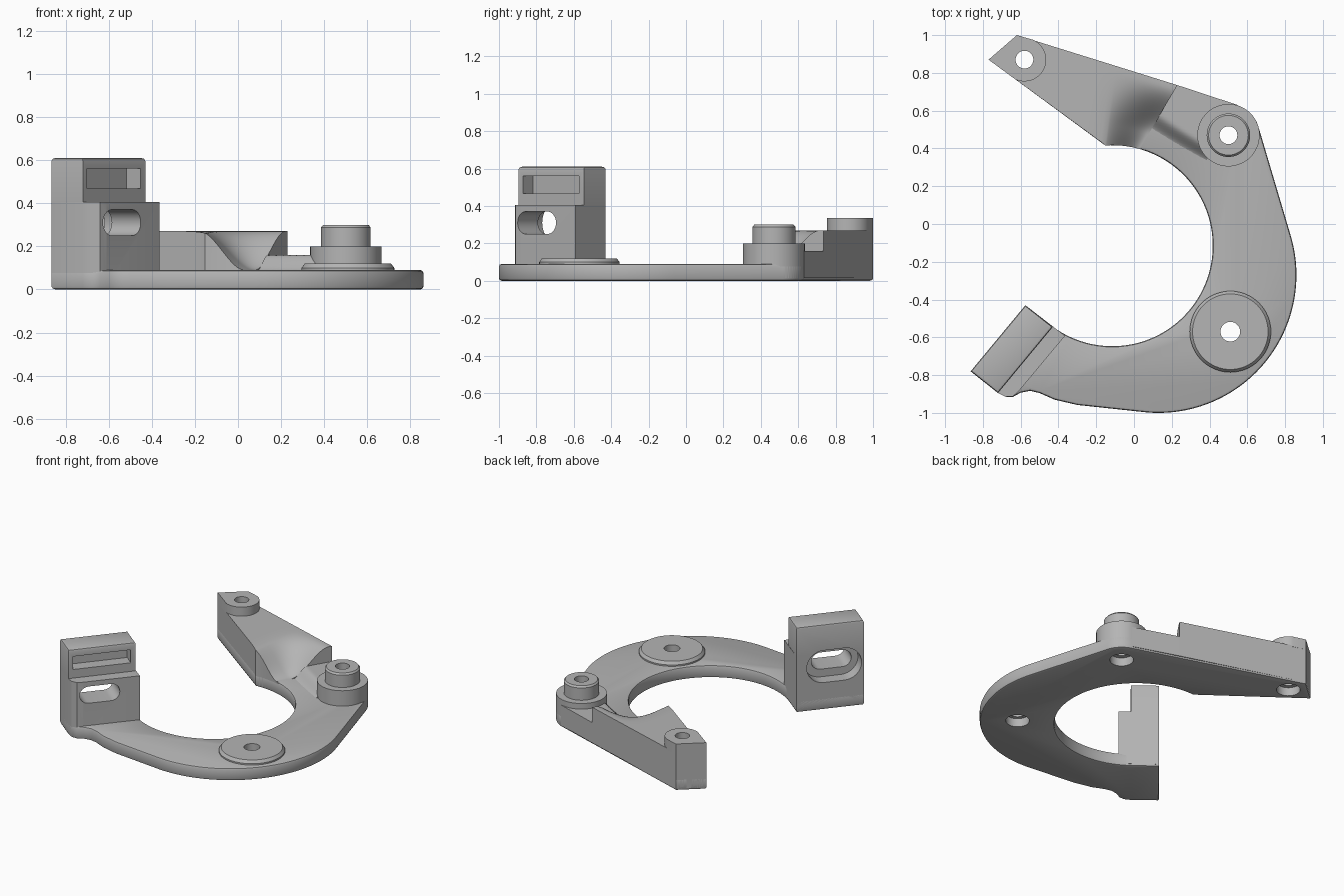
import bpy, bmesh, math
from mathutils import Matrix, Vector

if "Cube" in bpy.data.objects:
    bpy.data.objects.remove(bpy.data.objects["Cube"])

grey = bpy.data.materials.new("machined_grey")
grey.use_nodes = True
COLOR = (0.46, 0.46, 0.46, 1)
grey.diffuse_color = COLOR
grey.node_tree.nodes["Principled BSDF"].inputs["Base Color"].default_value = COLOR


def finish(name, bm):
    bmesh.ops.recalc_face_normals(bm, faces=bm.faces)
    mesh = bpy.data.meshes.new(name)
    bm.to_mesh(mesh)
    bm.free()
    mesh.materials.append(grey)
    obj = bpy.data.objects.new(name, mesh)
    bpy.context.collection.objects.link(obj)
    return obj


def arc(cx, cy, r, a0, a1, n):
    angles = [math.radians(a0 + (a1 - a0) * i / n) for i in range(n + 1)]
    return [(cx + r * math.cos(a), cy + r * math.sin(a)) for a in angles]


def prism(name, outline, z0, z1, bevel=0, bevel_bottom=False, matrix=None):
    """Extruded outline with optionally bevelled rims."""
    bm = bmesh.new()
    face = bm.faces.new([bm.verts.new((x, y, z0)) for x, y in outline])
    ext = bmesh.ops.extrude_face_region(bm, geom=[face])
    top = [v for v in ext["geom"] if isinstance(v, bmesh.types.BMVert)]
    bmesh.ops.translate(bm, verts=top, vec=(0, 0, z1 - z0))
    if bevel:
        levels = (z0, z1) if bevel_bottom else (z1,)
        rim = [e for e in bm.edges if any(
            all(abs(v.co.z - z) < 1e-5 for v in e.verts) for z in levels)]
        bmesh.ops.bevel(bm, geom=rim, offset=bevel, segments=2, profile=0.5,
                        affect='EDGES', clamp_overlap=True)
    if matrix:
        bm.transform(matrix)
    return finish(name, bm)


def lathe(name, x, y, profile, n=64):
    """Closed turned solid from (radius, height) pairs."""
    bm = bmesh.new()
    rings = [[bm.verts.new((px, py, z)) for px, py in arc(x, y, r, 0, 360, n)[:-1]]
             for r, z in profile]
    for a, b in zip(rings, rings[1:]):
        for i in range(n):
            j = (i + 1) % n
            bm.faces.new((a[i], a[j], b[j], b[i]))
    bm.faces.new(rings[0])
    bm.faces.new(rings[-1])
    return finish(name, bm)


def ruled_solid(name, front, back, height, z0, nv=28):
    """Solid between two edge paths, with a top shaped by height(i, v)."""
    bm = bmesh.new()
    top, low = [], []
    for i, (f, b) in enumerate(zip(front, back)):
        pts = [Vector(f).lerp(Vector(b), k / nv) for k in range(nv + 1)]
        top.append([bm.verts.new((p.x, p.y, height(i, k / nv))) for k, p in enumerate(pts)])
        low.append([bm.verts.new((p.x, p.y, z0)) for p in pts])
    m = len(front) - 1
    for g in (top, low):
        for i in range(m):
            for k in range(nv):
                bm.faces.new((g[i][k], g[i + 1][k], g[i + 1][k + 1], g[i][k + 1]))
    for k in (0, nv):
        for i in range(m):
            bm.faces.new((top[i][k], top[i + 1][k], low[i + 1][k], low[i][k]))
    for i in (0, m):
        for k in range(nv):
            bm.faces.new((top[i][k], top[i][k + 1], low[i][k + 1], low[i][k]))
    return finish(name, bm)


def cut(targets, cutter):
    cutter.hide_render = True
    for obj in targets:
        mod = obj.modifiers.new("cut", 'BOOLEAN')
        mod.operation = 'DIFFERENCE'
        mod.solver = 'EXACT'
        mod.object = cutter
        bpy.context.view_layer.objects.active = obj
        bpy.ops.object.modifier_apply(modifier=mod.name)
    bpy.data.objects.remove(cutter)


def smooth(a, b, x):
    t = min(1, max(0, (x - a) / (b - a)))
    return t * t * (3 - 2 * t)


def line(p, q, n):
    return [tuple(Vector(p).lerp(Vector(q), i / n)) for i in range(n + 1)]


# Key points
BOSS, PAD, TIP = (0.5, 0.47), (0.51, -0.57), (-0.58, 0.87)
RING = (-0.115, -0.115, 0.532)
tip_back, tip_front, knee = (-0.62, 1.0), (-0.77, 0.87), (-0.15, 0.416)
heel_in, heel_out, heel_step = (-0.575, -0.43), (-0.865, -0.78), (-0.72, -0.895)

# C-shaped base plate
outline = [heel_in, heel_out, heel_step, (-0.68, -0.915), (-0.64, -0.915), (-0.6, -0.893),
           (-0.55, -0.883), (-0.5, -0.895), (-0.42, -0.93), (-0.3, -0.958)]
outline += arc(0.13, -0.27, 0.73, -95, 17, 40)
outline += arc(*BOSS, 0.165, 17, 72.7, 12)
outline += [tip_back, tip_front]
outline += arc(*RING, 94, -127, 72)
plate = prism("base_plate", outline, 0, 0.09, 0.014, True)

# Raised arm with a blended hollow, ending in a step
N = 24
mid_back, step_back, boss_back = (-0.1, 0.838), (0.23, 0.735), (0.549, 0.63)
ring_edge = arc(*RING, 94, 74.2, N)
front = line(tip_front, knee, N)[:-1] + ring_edge
back = line(tip_back, mid_back, N)[:-1] + line(mid_back, step_back, N)


def arm_height(i, v):
    u = i / N - 1
    return 0.27 - 0.18 * smooth(-0.15, 1.0, u) * (1 - smooth(0.25, 0.95, v))


arm = ruled_solid("raised_arm", front, back, arm_height, 0.014)


# Low shelf between the arm and the round boss
def shelf_height(i, v):
    edge = 0.54 - 0.3 * i / N
    return 0.085 + 0.075 * smooth(edge - 0.25, edge, v)


shelf = ruled_solid("arm_shelf", line(ring_edge[-1], (0.38, 0.33), N),
                    line(step_back, boss_back, N), shelf_height, 0.014)

# Bosses and round pad
tip_boss = prism("tip_boss", [tip_front] + arc(*TIP, 0.115, -115, 65, 32) + [tip_back],
                 0.26, 0.335)
boss = lathe("stepped_boss", *BOSS, [(0.165, 0.014), (0.165, 0.2), (0.115, 0.2),
                                     (0.115, 0.288), (0.105, 0.3)])
pad = lathe("round_pad", *PAD, [(0.215, 0.08), (0.215, 0.1), (0.2, 0.12)])

# Upright heel block
lower = prism("lower_block", [heel_in, heel_out, heel_step, (-0.68, -0.915), (-0.64, -0.912),
                              (-0.61, -0.885), (-0.365, -0.592)], 0.014, 0.405)
upper = prism("upper_block", [heel_in, heel_out, heel_step, (-0.43, -0.545)],
              0.4, 0.61, 0.014)

# Screw holes, counterbored from below
for (x, y), r, parts in ((BOSS, 0.047, [plate, shelf, boss]),
                         (PAD, 0.052, [plate, pad]),
                         (TIP, 0.047, [plate, arm, tip_boss])):
    cut(parts, lathe("hole_cutter", x, y, [(0.077, -0.1), (0.077, 0.06), (r, 0.06), (r, 0.5)], 40))

# Slots in the heel block, laid out along its back face
along = (Vector(heel_out) - Vector(heel_in)).normalized()
frame = Matrix(((along.x, 0, -along.y, heel_in[0]),
                (along.y, 0, along.x, heel_in[1]),
                (0, 1, 0, 0), (0, 0, 0, 1)))


def obround(cx, cz, length, h):
    r, k = h / 2, (length - h) / 2
    return arc(cx + k, cz, r, -90, 90, 16) + arc(cx - k, cz, r, 90, 270, 16)


window = [(0.03, 0.467), (0.42, 0.467), (0.42, 0.56), (0.03, 0.56)]
for shape, n0, n1 in ((obround(0.26, 0.31, 0.27, 0.12), -0.1, 0.4),
                      (obround(0.255, 0.31, 0.37, 0.23), -0.1, 0.09),
                      (window, 0.1, 0.4)):
    cut([lower, upper], prism("slot_cutter", shape, n0, n1, matrix=frame))

# Smooth shading with crisp edges
for obj in (plate, arm, shelf, tip_boss, boss, pad, lower, upper):
    bpy.ops.object.select_all(action='DESELECT')
    obj.select_set(True)
    bpy.context.view_layer.objects.active = obj
    bpy.ops.object.shade_smooth_by_angle(angle=math.radians(30))
